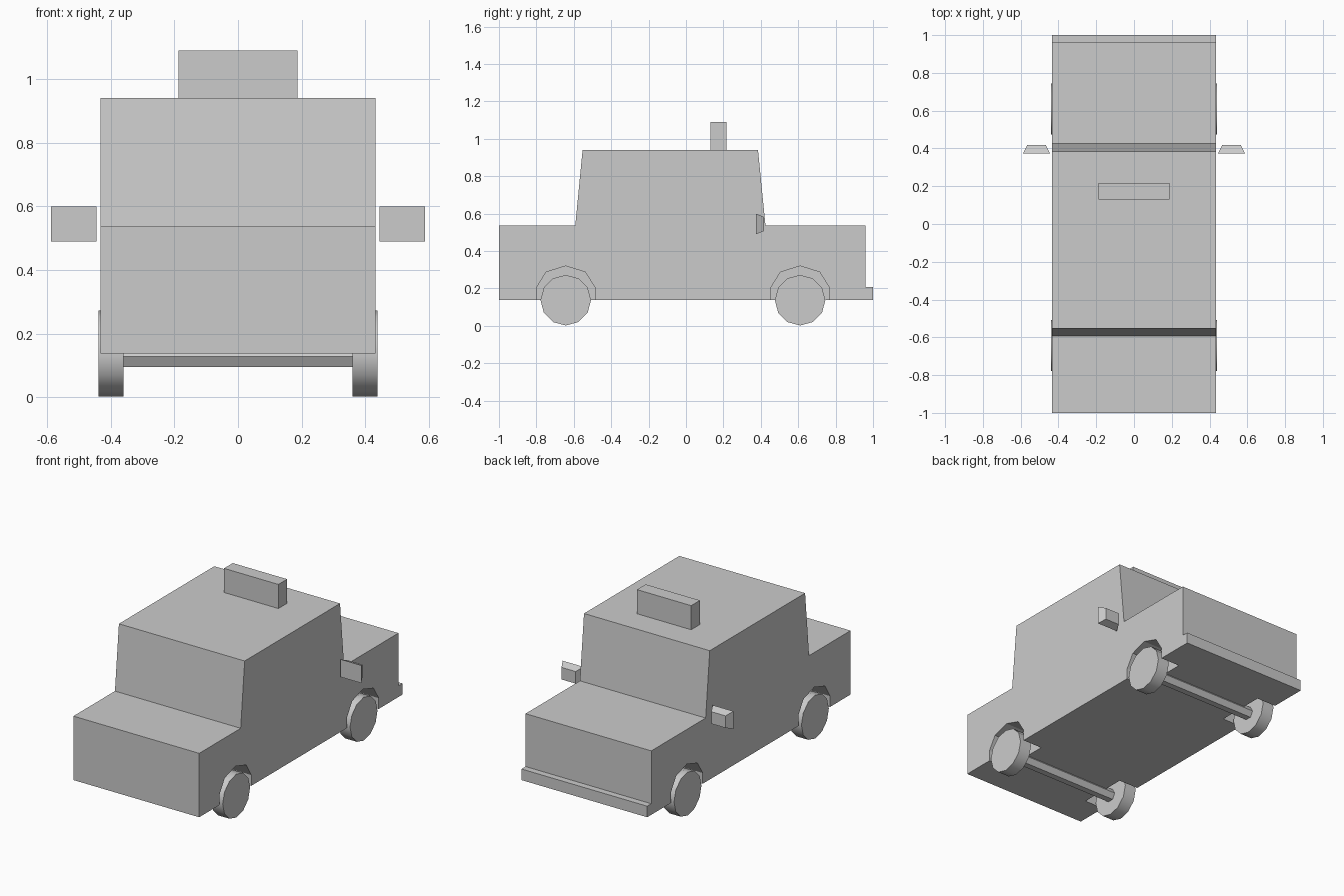
import bpy, bmesh, math
from mathutils import Matrix

if "Cube" in bpy.data.objects:
    bpy.data.objects.remove(bpy.data.objects["Cube"])


def add_object(name, bm):
    bmesh.ops.recalc_face_normals(bm, faces=bm.faces)
    mesh = bpy.data.meshes.new(name)
    bm.to_mesh(mesh)
    bm.free()
    obj = bpy.data.objects.new(name, mesh)
    bpy.context.collection.objects.link(obj)
    return obj


def loft(name, ring_a, ring_b):
    """Closed solid between two rings with the same number of points."""
    bm = bmesh.new()
    a = [bm.verts.new(p) for p in ring_a]
    b = [bm.verts.new(p) for p in ring_b]
    bm.faces.new(a)
    bm.faces.new(b)
    n = len(a)
    for i in range(n):
        j = (i + 1) % n
        bm.faces.new((a[i], a[j], b[j], b[i]))
    return add_object(name, bm)


def extrude_x(name, profile, x0, x1):
    return loft(name, [(x0, y, z) for y, z in profile], [(x1, y, z) for y, z in profile])


def cylinder_x(name, sides, radius, x0, x1, y, z, turn=0.0):
    ring = [(y + radius * math.cos(turn + i * math.tau / sides),
             z + radius * math.sin(turn + i * math.tau / sides)) for i in range(sides)]
    return extrude_x(name, ring, x0, x1)


HALF = 0.433
AXLE_Y = {"front": -0.643, "rear": 0.61}

# Body with bonnet, cabin, boot and rear bumper ledge
body = extrude_x("body", [
    (-1, 0.138), (-1, 0.536), (-0.592, 0.536), (-0.553, 0.94), (0.385, 0.94),
    (0.425, 0.536), (0.96, 0.536), (0.96, 0.207), (1, 0.207), (1, 0.138)], -HALF, HALF)

# Wheel arches cut into both sides
arch = [(-0.156, 0.0), (-0.156, 0.205), (-0.105, 0.287), (0, 0.32),
        (0.105, 0.287), (0.156, 0.205), (0.156, 0.0)]
for y in AXLE_Y.values():
    for side in (-1, 1):
        cutter = extrude_x("arch_cutter", [(y + p, z) for p, z in arch], side * 0.3, side * 0.6)
        cutter.hide_render = True
        mod = body.modifiers.new("wheel_arch", "BOOLEAN")
        mod.operation = "DIFFERENCE"
        mod.solver = "EXACT"
        mod.object = cutter
        bpy.context.view_layer.objects.active = body
        bpy.ops.object.modifier_apply(modifier=mod.name)
        bpy.data.objects.remove(cutter)

# Wheels with smooth treads, and axles
for end, y in AXLE_Y.items():
    for label, side in (("left", -1), ("right", 1)):
        wheel = cylinder_x(f"{end}_{label}_wheel", 12, 0.135, side * 0.36, side * 0.439, y, 0.137)
        bpy.ops.object.select_all(action="DESELECT")
        wheel.select_set(True)
        bpy.context.view_layer.objects.active = wheel
        bpy.ops.object.shade_smooth_by_angle(angle=math.radians(40))
    cylinder_x(f"{end}_axle", 6, 0.039, -0.37, 0.37, y, 0.128)

# Wing mirrors, tapering toward the back
for label, side in (("left", -1), ("right", 1)):
    def rect(y, x0, x1, z0, z1):
        return [(side * x0, y, z0), (side * x1, y, z0), (side * x1, y, z1), (side * x0, y, z1)]
    loft(f"{label}_mirror", rect(0.373, 0.445, 0.588, 0.49, 0.6),
         rect(0.418, 0.467, 0.565, 0.507, 0.582))

# Roof sign
bm = bmesh.new()
bmesh.ops.create_cube(bm, size=1, matrix=Matrix.Translation((0, 0.173, 1.014))
                      @ Matrix.Diagonal((0.374, 0.086, 0.152, 1)))
add_object("roof_sign", bm)
